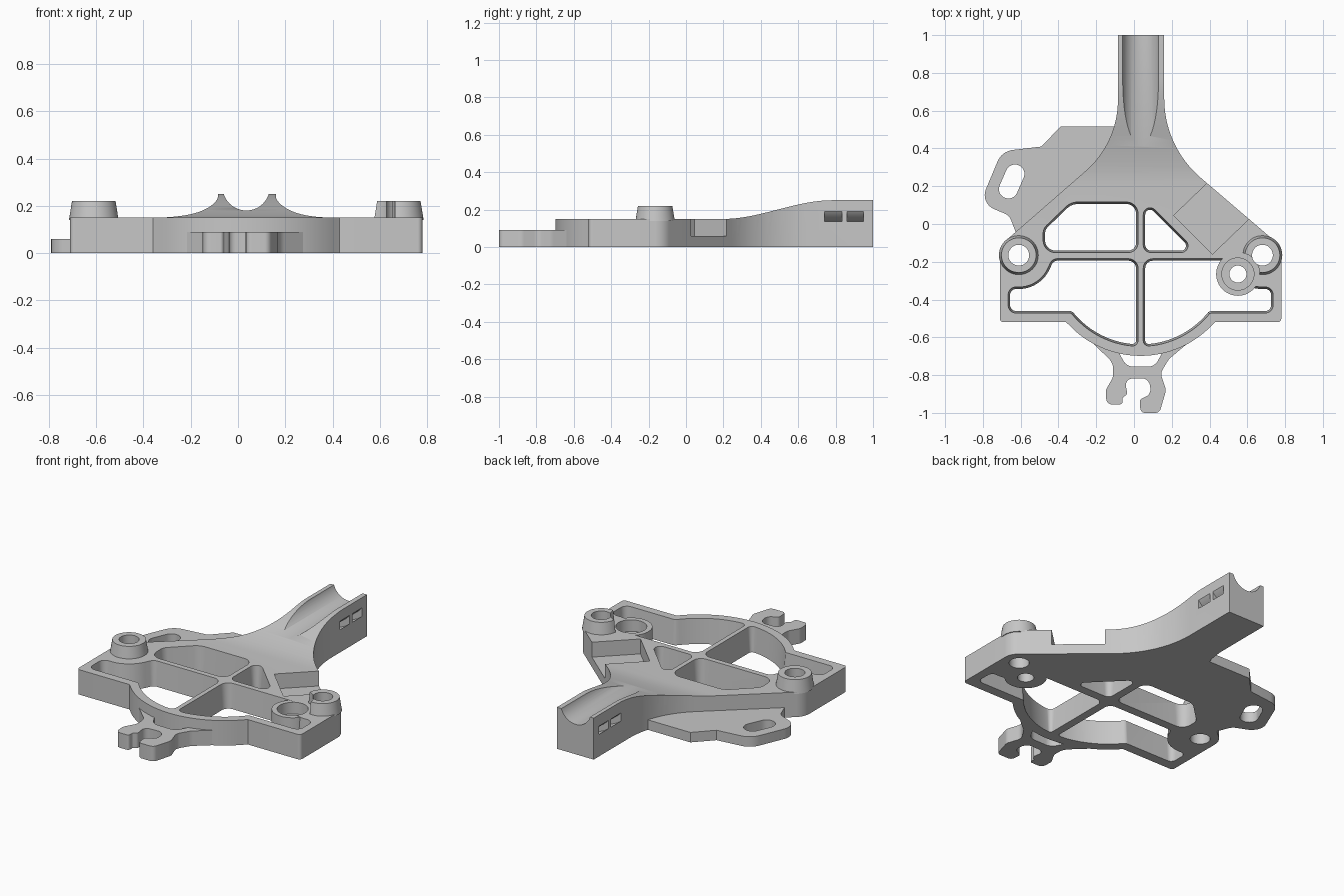
import bpy, bmesh
from math import sin, cos, tan, radians, pi
from mathutils import Vector

cube = bpy.data.objects.get("Cube")
if cube:
    bpy.data.objects.remove(cube, do_unlink=True)

grey = bpy.data.materials.new("matte_grey")
grey.use_nodes = True
grey.diffuse_color = (0.57, 0.57, 0.57, 1)
grey.node_tree.nodes["Principled BSDF"].inputs["Base Color"].default_value = grey.diffuse_color

AXIS = 0.035          # x of the symmetry line
PLATE = 0.15          # plate thickness
BOSS_R = 0.105
LEFT, RIGHT, SEAT = (-0.61, -0.165), (0.68, -0.165), (0.55, -0.265)


def arc(cx, cy, r, start, end, steps=16):
    """Points on a circular arc, angles in degrees."""
    angles = [radians(start + (end - start) * i / steps) for i in range(steps + 1)]
    return [(cx + r * cos(a), cy + r * sin(a)) for a in angles]


def circle(centre, r, steps=48):
    return arc(*centre, r, 0, 360, steps)[:-1]


def rounded(corners, steps=8):
    """Polygon whose corners (x, y, radius) are filleted."""
    out = []
    for i, c in enumerate(corners):
        p = Vector(c[:2])
        r = c[2] if len(c) > 2 else 0
        a = Vector(corners[i - 1][:2]) - p
        b = Vector(corners[(i + 1) % len(corners)][:2]) - p
        half = a.angle(b) / 2
        if r == 0 or half > 1.55:
            out.append(tuple(p))
            continue
        reach = min(r / tan(half), a.length * 0.49, b.length * 0.49)
        r = reach * tan(half)
        mid = p + (a.normalized() + b.normalized()).normalized() * (r / sin(half))
        u = p + a.normalized() * reach - mid
        v = p + b.normalized() * reach - mid
        total = u.angle(v)
        for k in range(steps + 1):
            t = total * k / steps
            q = mid + (u * sin(total - t) + v * sin(t)) / sin(total)
            out.append(tuple(q))
    return out


def grow(points, amount):
    """Offset a loop outwards."""
    n = len(points)
    area = sum(points[i - 1][0] * points[i][1] - points[i][0] * points[i - 1][1] for i in range(n))
    side = amount if area > 0 else -amount
    out = []
    for i, (x, y) in enumerate(points):
        ax, ay = points[i - 1]
        bx, by = points[(i + 1) % n]
        d = Vector((bx - ax, by - ay)).normalized() * side
        out.append((x + d.y, y - d.x))
    return out


def loft(name, first, second):
    """Closed solid between two matching 3D loops, facing outwards."""
    bm = bmesh.new()
    a = [bm.verts.new(p) for p in first]
    b = [bm.verts.new(p) for p in second]
    bm.faces.new(a[::-1])
    bm.faces.new(b)
    for i in range(len(a)):
        bm.faces.new((a[i - 1], a[i], b[i], b[i - 1]))
    bm.normal_update()
    if bm.calc_volume(signed=True) < 0:
        bmesh.ops.reverse_faces(bm, faces=bm.faces[:])
    mesh = bpy.data.meshes.new(name)
    bm.to_mesh(mesh)
    bm.free()
    mesh.materials.append(grey)
    obj = bpy.data.objects.new(name, mesh)
    bpy.context.collection.objects.link(obj)
    return obj


def prism(name, points, z0, z1, top=None):
    return loft(name, [(x, y, z0) for x, y in points], [(x, y, z1) for x, y in top or points])


def cut(obj, *cutters):
    """Subtract the cutters from a part and delete them."""
    bpy.context.view_layer.objects.active = obj
    for c in cutters:
        c.hide_render = True
        mod = obj.modifiers.new("cut", "BOOLEAN")
        mod.operation, mod.solver, mod.object = "DIFFERENCE", "EXACT", c
        bpy.ops.object.modifier_apply(modifier=mod.name)
        bpy.data.objects.remove(c, do_unlink=True)


def through(centre, r):
    return prism("hole_cutter", circle(centre, r), -0.1, 0.5)


def window(points):
    loop = rounded(points)
    return prism("window_cutter", loop, -0.01, PLATE + 0.01, grow(loop, 0.012))


def seat_cutters():
    return (through(SEAT, 0.045),
            prism("recess_cutter", circle(SEAT, 0.085), 0.08, 0.5))


# Plate and flared stem outline
belly = arc(AXIS, -0.177, 0.521, 223, 317, 32)
outline = rounded([(-0.71, -0.52, 0.02), (-0.36, -0.52)] + belly +
                  [(0.43, -0.52), (0.78, -0.52, 0.02), (0.78, -0.12, 0.1),
                   (0.16, 0.41, 0.55), (0.16, 1), (-0.085, 1), (-0.085, 0.43, 0.5),
                   (-0.71, -0.115, 0.1)], 12)
plate = prism("plate_and_stem", outline, 0, 0.3)

# Sloping top of the stem
slope = [(-1.2, PLATE)]
for i in range(25):
    t = i / 24
    slope.append((0.2 + 0.58 * t, PLATE + 0.1 * t * t * (3 - 2 * t)))
slope += [(1.2, 0.25), (1.2, 0.5), (-1.2, 0.5)]
cut(plate, loft("slope_cutter", [(-1.2, y, z) for y, z in slope], [(1.2, y, z) for y, z in slope]))

# Groove and curved strap tunnels in the stem
tunnel = arc(AXIS, 0.28, 0.155, 190, 350) + arc(AXIS, 0.28, 0.19, 350, 190)
for loop, y0, y1 in ((circle((AXIS, 0.28), 0.1), 0.3, 1.1), (tunnel, 0.74, 0.835), (tunnel, 0.86, 0.95)):
    cut(plate, loft("stem_cutter", [(x, y0, z) for x, z in loop], [(x, y1, z) for x, z in loop]))

# Windows in the plate, the lower one mirrored across the symmetry line
lower = ([(0.01, -0.195, 0.04), (-0.425, -0.195, 0.03)] + arc(*LEFT, 0.18, -25, -85) +
         [(-0.655, -0.345, 0.05), (-0.655, -0.46, 0.03), (-0.335, -0.46, 0.03)] +
         arc(AXIS, -0.177, 0.46, 219, 262) + [(0.01, -0.636, 0.04)])
mirrored = [(2 * AXIS - p[0], *p[1:]) for p in lower]
upper_left = [(0.01, 0.105, 0.05), (0.01, -0.14, 0.04), (-0.47, -0.14, 0.06),
              (-0.47, -0.03, 0.05), (-0.33, 0.105, 0.08)]
upper_right = [(0.06, 0.11, 0.025), (0.06, -0.14, 0.03), (0.31, -0.14, 0.025)]
for shape in (lower, mirrored, upper_left, upper_right):
    cut(plate, window(shape))

# Diagonal open pocket, bolt holes and screw recess
pocket = [(0.21, 0.045), (0.415, -0.16), (0.695, 0.11), (0.485, 0.31)]
cut(plate, prism("pocket_cutter", pocket, 0.06, 0.5),
    through(LEFT, 0.055), through(RIGHT, 0.055), *seat_cutters())

# Tapered bosses
parts = [plate]
for name, c in (("right_boss", LEFT), ("left_boss", RIGHT)):
    boss = prism(name, circle(c, BOSS_R), PLATE - 0.01, 0.22, circle(c, 0.092))
    cut(boss, through(c, 0.055))
    parts.append(boss)
cut(parts[-1], prism("clearance_cutter", circle(SEAT, 0.115), 0.1, 0.5))

# Recessed screw seat
seat = prism("screw_seat", circle(SEAT, 0.115), 0, PLATE - 0.001)
cut(seat, *seat_cutters(), through(RIGHT, 0.055))
parts.append(seat)

# Thin side flange with a slanted slot
flange = prism("side_flange", rounded([
    (0, 0.515), (-0.39, 0.515), (-0.49, 0.41), (-0.7, 0.385, 0.1), (-0.815, 0.11, 0.08),
    (-0.66, 0.045, 0.06), (-0.62, -0.06), (-0.3, 0.2), (0, 0.45)]), 0, 0.06)
slot = arc(-0.665, 0.185, 0.05, 160, 340) + arc(-0.63, 0.265, 0.05, -20, 160)
cut(flange, prism("slot_cutter", slot, -0.1, 0.5))
parts.append(flange)

# Open hook at the front
hook = prism("front_hook", rounded([
    (-0.24, -0.61), (-0.11, -0.735, 0.08), (-0.11, -0.81, 0.06), (-0.15, -0.88, 0.05),
    (-0.145, -0.955, 0.03), (-0.06, -0.955, 0.015), (-0.06, -0.92, 0.01), (-0.035, -0.9, 0.02),
    (-0.05, -0.82, 0.05), (0.08, -0.815, 0.05), (0.09, -0.9, 0.04), (0.03, -0.93, 0.02),
    (0.035, -1, 0.025), (0.135, -1, 0.03), (0.17, -0.88, 0.05), (0.14, -0.79, 0.05),
    (0.185, -0.715, 0.08), (0.31, -0.61), (0.17, -0.63), (AXIS, -0.66), (-0.1, -0.63)]), 0, 0.09)
cut(hook, prism("crescent_cutter", rounded([
    (-0.08, -0.68), (0.15, -0.68), (0.11, -0.755, 0.06), (-0.04, -0.755, 0.06)]), -0.1, 0.5))
parts.append(hook)

# Smooth curved walls, keep crisp edges
bpy.ops.object.select_all(action="DESELECT")
for part in parts:
    part.select_set(True)
bpy.context.view_layer.objects.active = plate
bpy.ops.object.shade_smooth_by_angle(angle=pi / 6)
